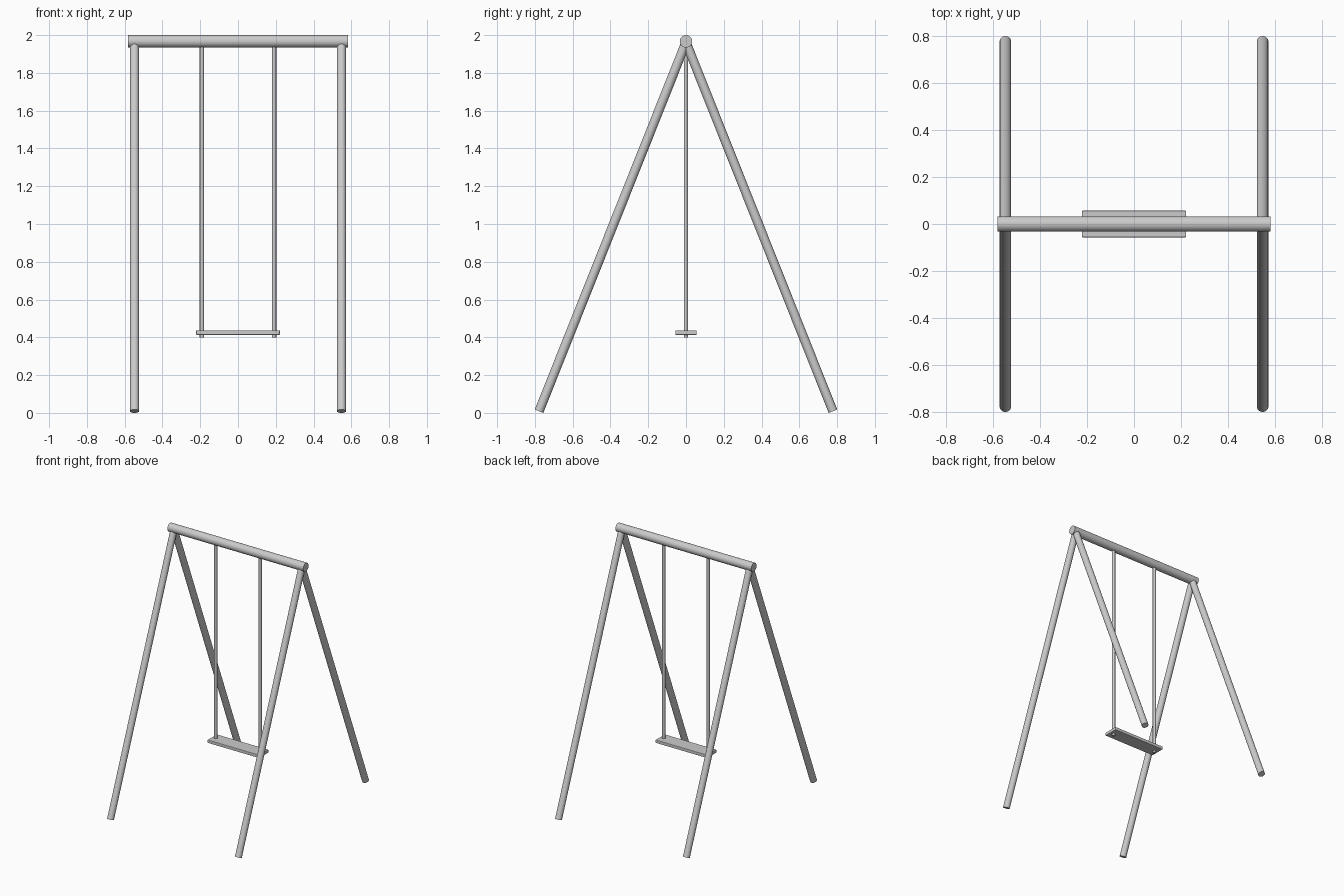
import bpy, math
from mathutils import Vector

if "Cube" in bpy.data.objects:
    bpy.data.objects.remove(bpy.data.objects["Cube"])

def rod(name, a, b, radius, sides=32):
    """Capped round bar from point a to point b."""
    a, b = Vector(a), Vector(b)
    d = b - a
    bpy.ops.mesh.primitive_cylinder_add(vertices=sides, radius=radius, depth=d.length, location=(a + b) / 2)
    ob = bpy.context.object
    ob.name = name
    ob.rotation_euler = d.to_track_quat('Z', 'Y').to_euler()
    bpy.ops.object.shade_smooth_by_angle(angle=math.radians(40))
    return ob

BEAM_Z = 1.967

# top crossbeam
rod("crossbeam", (-0.582, 0, BEAM_Z), (0.582, 0, BEAM_Z), 0.033)

for side, sx in (("left", -1), ("right", 1)):
    # splayed leg pair meeting inside the beam
    for end, sy in (("front", -1), ("back", 1)):
        rod(f"{end}_{side}_leg", (sx * 0.548, sy * 0.778, 0.009), (sx * 0.548, 0, BEAM_Z - 0.005), 0.0245)
    # rope from beam through the seat
    rod(f"{side}_rope", (sx * 0.191, 0, 0.398), (sx * 0.191, 0, BEAM_Z), 0.0115, 24)

# seat board with softened edges
bpy.ops.mesh.primitive_cube_add(size=1, location=(0, 0, 0.425))
seat = bpy.context.object
seat.name = "seat"
seat.scale = (0.443, 0.113, 0.024)
bpy.ops.object.transform_apply(location=False, rotation=False, scale=True)
bevel = seat.modifiers.new("soft_edges", 'BEVEL')
bevel.width = 0.003
bevel.segments = 2
